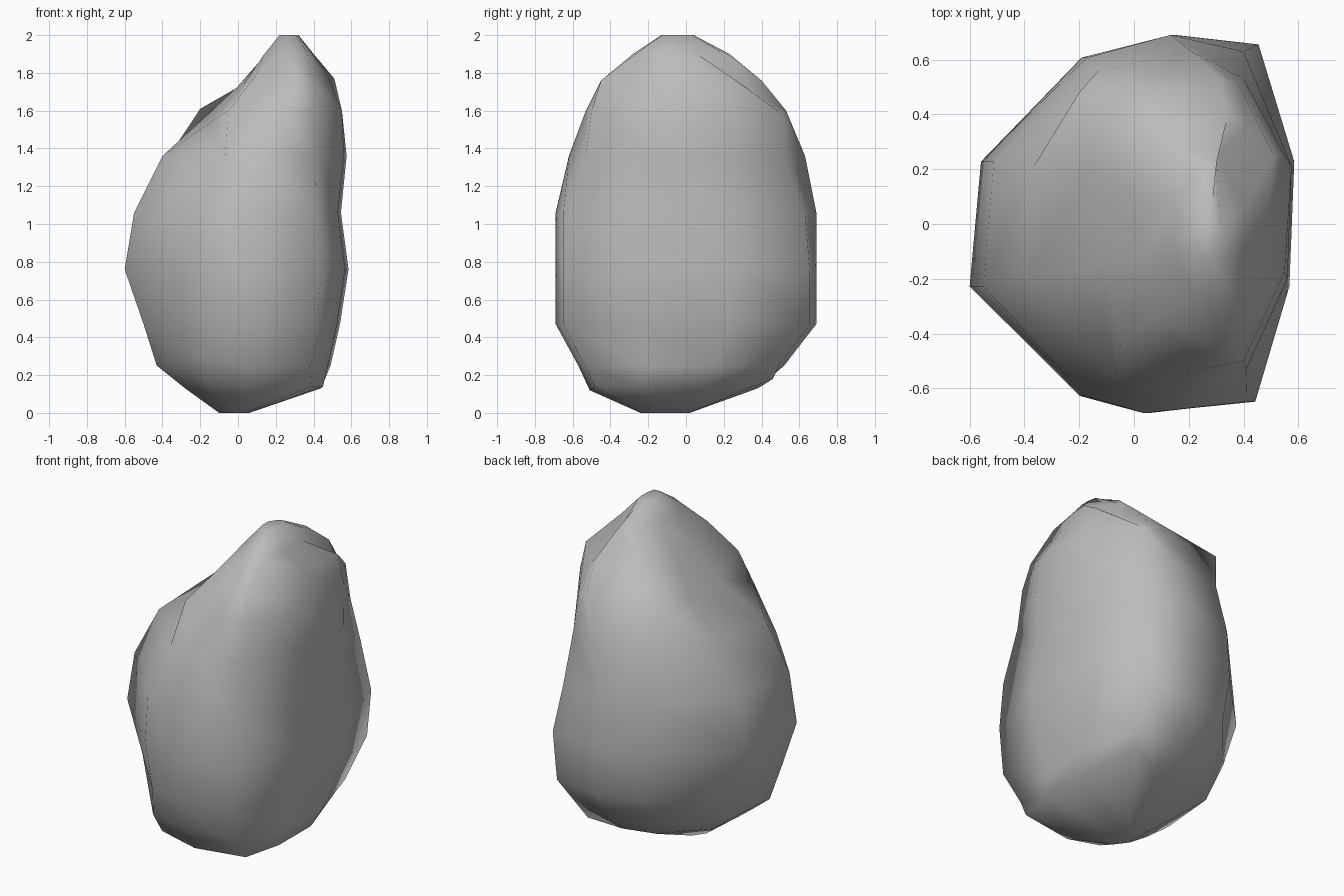
import bpy, bmesh

old = bpy.data.objects.get("Cube")
if old:
    bpy.data.objects.remove(old, do_unlink=True)

# Stone colour
stone = bpy.data.materials.new("stone_grey")
stone.use_nodes = True
grey = (0.5, 0.5, 0.5, 1)
stone.diffuse_color = grey
stone.node_tree.nodes["Principled BSDF"].inputs["Base Color"].default_value = grey

# Plan outline, relative to the bounds of each level
OUTLINE = [(-1, -.33), (-.93, .33), (-.31, .88), (.25, 1), (.78, .95),
           (1, .33), (.97, -.33), (.76, -.94), (.07, -1), (-.32, -.91)]
(LEFT_FRONT, LEFT_BACK, BACK_LEFT, BACK, BACK_RIGHT,
 SIDE_BACK, SIDE_FRONT, FRONT_RIGHT, FRONT, FRONT_LEFT) = range(len(OUTLINE))

# Levels: height, x bounds, y bounds, and the corners chipped or bulging there
LEVELS = [
    (0, -.1, .06, -.24, .02, {}),
    (.13, -.28, .44, -.5, .38, {
        FRONT_LEFT: (-.17, -.5, .16), FRONT: (.06, -.51, .12), FRONT_RIGHT: (.39, -.48, .14),
        SIDE_FRONT: (.45, -.24, .14), BACK_RIGHT: (.35, .46, .18)}),
    (.25, -.43, .49, -.57, .52, {FRONT_LEFT: (-.19, -.56, .28)}),
    (.47, -.5, .54, -.69, .69, {}),
    (.76, -.6, .585, -.69, .69, {}),
    (1.06, -.55, .545, -.69, .69, {BACK_RIGHT: (.4, .63, 1.06)}),
    (1.36, -.4, .575, -.62, .63, {
        BACK_RIGHT: (.4, .53, 1.36), FRONT_RIGHT: (.41, -.53, 1.36), BACK_LEFT: (-.13, .56, 1.36)}),
    (1.6, -.1, .56, -.53, .53, {
        LEFT_FRONT: (-.13, -.15, 1.55), LEFT_BACK: (-.16, .2, 1.58),
        BACK_LEFT: (-.2, .48, 1.61), BACK_RIGHT: (.38, .51, 1.58), SIDE_BACK: (.55, .25, 1.6),
        FRONT_RIGHT: (.4, -.5, 1.6), FRONT_LEFT: (-.05, -.44, 1.6)}),
    (1.76, .05, .52, -.45, .4, {
        LEFT_FRONT: (.03, -.12, 1.74), LEFT_BACK: (0, .1, 1.73),
        BACK_LEFT: (.01, .34, 1.73), BACK_RIGHT: (.41, .35, 1.7), SIDE_BACK: (.51, .25, 1.77),
        SIDE_FRONT: (.48, -.06, 1.77), FRONT_RIGHT: (.38, -.45, 1.76), FRONT_LEFT: (.09, -.34, 1.78)}),
    (1.9, .14, .4, -.28, .23, {BACK_RIGHT: (.3, .25, 1.87)}),
    (2, .22, .32, -.13, .04, {}),
]

# Boulder: loft the levels and cap both ends
bm = bmesh.new()
rings = []
for z, x0, x1, y0, y1, corners in LEVELS:
    cx, cy, hx, hy = (x0 + x1) / 2, (y0 + y1) / 2, (x1 - x0) / 2, (y1 - y0) / 2
    rings.append([bm.verts.new(corners.get(i, (cx + u * hx, cy + v * hy, z)))
                  for i, (u, v) in enumerate(OUTLINE)])
for low, high in zip(rings, rings[1:]):
    for i in range(len(OUTLINE)):
        j = (i + 1) % len(OUTLINE)
        bm.faces.new((low[i], low[j], high[j], high[i]))
bm.faces.new(rings[0])
bm.faces.new(rings[-1])
bmesh.ops.recalc_face_normals(bm, faces=bm.faces)
for face in bm.faces:
    face.smooth = True

mesh = bpy.data.meshes.new("boulder")
bm.to_mesh(mesh)
bm.free()
mesh.materials.append(stone)
bpy.context.collection.objects.link(bpy.data.objects.new("boulder", mesh))
